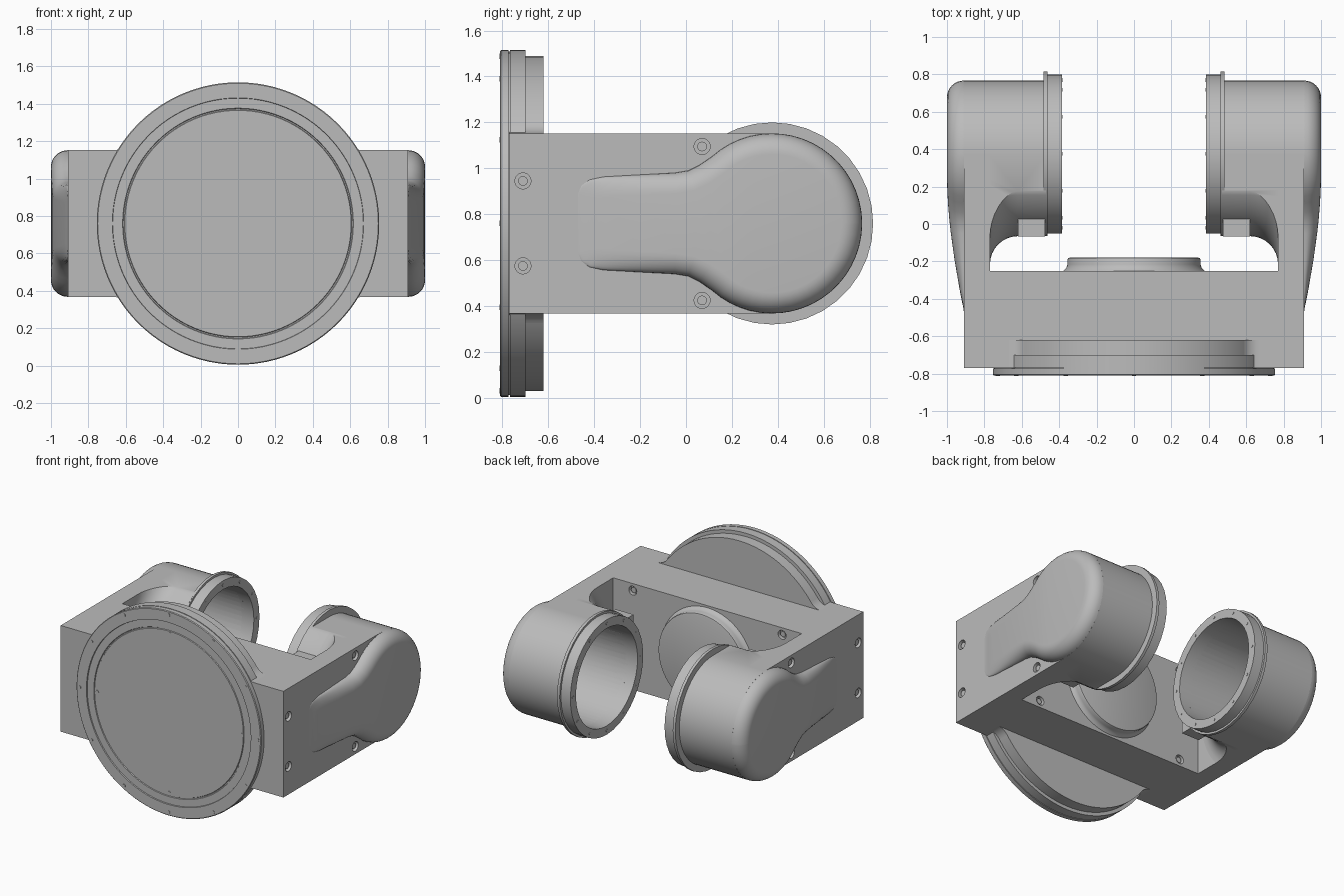
import bpy, bmesh, math
from mathutils import Vector, Matrix

old = bpy.data.objects.get("Cube")
if old:
    bpy.data.objects.remove(old, do_unlink=True)

CZ, HALF = 0.76, 0.392      # axis height, half height of the frame
JY = 0.375                  # joint axis position
AXES = {"X": Vector((1, 0, 0)), "Y": Vector((0, 1, 0))}

grey = bpy.data.materials.new("satin_grey")
grey.use_nodes = True
grey.diffuse_color = (0.5, 0.5, 0.5, 1)
grey.node_tree.nodes["Principled BSDF"].inputs["Base Color"].default_value = grey.diffuse_color


def make(name, bm):
    bmesh.ops.recalc_face_normals(bm, faces=bm.faces)
    mesh = bpy.data.meshes.new(name)
    bm.to_mesh(mesh)
    bm.free()
    mesh.materials.append(grey)
    ob = bpy.data.objects.new(name, mesh)
    bpy.context.collection.objects.link(ob)
    return ob


def revolve(bm, profile, axis, centre, segs=64, closed=False):
    """Spin (along, radius) points around an axis."""
    c = Vector(centre)
    vs = [bm.verts.new(c + AXES[axis] * a + Vector((0, 0, r))) for a, r in profile]
    es = [bm.edges.new(p) for p in zip(vs, vs[1:])]
    if closed:
        es.append(bm.edges.new((vs[-1], vs[0])))
    bmesh.ops.spin(bm, geom=vs + es, cent=c, axis=AXES[axis], dvec=(0, 0, 0),
                   angle=math.tau, steps=segs, use_duplicate=False)
    bmesh.ops.remove_doubles(bm, verts=bm.verts, dist=0.00005)


def rod(bm, a0, a1, r, axis, centre, segs=20):
    revolve(bm, [(a0, 0), (a0, r), (a1, r), (a1, 0)], axis, centre, segs)


def box(bm, lo, hi):
    lo, hi = Vector(lo), Vector(hi)
    mat = Matrix.Translation((lo + hi) / 2) @ Matrix.Diagonal((*(hi - lo), 1))
    bmesh.ops.create_cube(bm, size=1, matrix=mat)


def prism(bm, points, shift):
    f = bm.faces.new([bm.verts.new(p) for p in points])
    out = bmesh.ops.extrude_face_region(bm, geom=[f])
    moved = [v for v in out["geom"] if isinstance(v, bmesh.types.BMVert)]
    bmesh.ops.translate(bm, verts=moved, vec=shift)
    if f.is_valid and len(f.link_loops if hasattr(f, "link_loops") else f.loops) == 0:
        bm.faces.remove(f)


def boolean(ob, tool, op):
    m = ob.modifiers.new(op.lower(), "BOOLEAN")
    m.object, m.operation, m.solver = tool, op, "EXACT"


def mirror(ob):
    m = ob.modifiers.new("mirror", "MIRROR")
    m.use_axis[0] = True
    m.use_mirror_merge = False


parts, helpers = [], []
side_bolts = [(y, CZ + s * z) for y, z in ((0.07, 0.335), (-0.71, 0.185)) for s in (-1, 1)]
back_bolts = [(x, CZ + s * 0.34) for x in (-0.61, 0.61) for s in (-1, 1)]

# Cutter: joint bores and screw pockets
bm = bmesh.new()
for s in (-1, 1):
    rod(bm, s * 0.3, s * 0.88, 0.36, "X", (0, JY, CZ), 64)
    for y, z in side_bolts:
        rod(bm, s * 0.88, s * 0.95, 0.035, "X", (0, y, z))
for x, z in back_bolts:
    rod(bm, -0.28, -0.2, 0.033, "Y", (x, 0, z))
cutter = make("bore_cutter", bm)
helpers.append(cutter)

# U-shaped yoke frame
bm = bmesh.new()
half = [(0.91, -0.77), (0.91, JY), (0.77, JY), (0.77, -0.25)]
outline = half + [(-x, y) for x, y in reversed(half)]
prism(bm, [(x, y, CZ - HALF) for x, y in outline], (0, 0, 2 * HALF))
frame = make("yoke_frame", bm)
boolean(frame, cutter, "DIFFERENCE")
parts.append(frame)

# Joint barrel
bm = bmesh.new()
rod(bm, 0.46, 0.912, HALF, "X", (0, JY, CZ), 64)
barrel = make("joint_barrel", bm)

# Blended boss from arm to barrel, trimmed to the frame height
bm = bmesh.new()
arc = [(0.62 + 0.15 * math.sin(t), 0.59 - 0.15 * math.cos(t))
       for t in [i * math.pi / 16 for i in range(9)]]
revolve(bm, [(0.47, 0.3), (0.47, 0.44)] + arc + [(0.78, 0.59), (0.78, 0.3)],
        "X", (0, JY, CZ), 96, closed=True)
boss = make("joint_boss", bm)
bm = bmesh.new()
box(bm, (0.3, -0.5, CZ - HALF), (0.9, JY, CZ + HALF))
trim = make("boss_trim", bm)
helpers.append(trim)
boolean(boss, trim, "INTERSECT")

# Flat pad on the front of the boss
bm = bmesh.new()
box(bm, (0.475, -0.066, CZ - 0.27), (0.62, 0.06, CZ + 0.27))
pad = make("boss_pad", bm)

for ob in (barrel, boss, pad):
    boolean(ob, cutter, "DIFFERENCE")
    mirror(ob)
    parts.append(ob)

# Stepped flange on the open end of the barrel
bm = bmesh.new()
revolve(bm, [(0.385, 0.36), (0.385, 0.425), (0.462, 0.425), (0.462, 0.44),
             (0.483, 0.44), (0.483, 0.36)], "X", (0, JY, CZ), 36, closed=True)
flange = make("barrel_flange", bm)
mirror(flange)
parts.append(flange)

# Small pins around the flange
bm = bmesh.new()
for i in range(12):
    a = i * math.tau / 12
    rod(bm, 0.382, 0.39, 0.01, "X", (0, JY + 0.395 * math.cos(a), CZ + 0.395 * math.sin(a)), 10)
pins = make("flange_pins", bm)
mirror(pins)
parts.append(pins)

# Rounded keyhole cover on the outer side of the arm
upper = [(-0.47, 0.13), (-0.455, 0.165), (-0.42, 0.19), (-0.36, 0.203), (-0.2, 0.212),
         (-0.05, 0.22), (0.01, 0.23), (0.06, 0.255)]
for i in range(20):
    a = math.radians(132 - 131 * i / 19)
    upper.append((JY + HALF * math.cos(a), HALF * math.sin(a)))


def height(y):
    return 0.09 * math.sin(math.pi / 2 * max(0, min(1, (y + 0.47) / 0.75)))


bm = bmesh.new()
n = len(upper)
layers = []
for k in range(9):
    t = k * math.pi / 16
    rows = ([], [])
    for i, (y, w) in enumerate(upper):
        a, b = upper[max(i - 1, 0)], upper[min(i + 1, n - 1)]
        d = Vector((b[0] - a[0], b[1] - a[1])).normalized()
        inset = 0.09 * (1 - math.cos(t))
        yy, ww = y + d.y * inset, max(w - d.x * inset, 0.002)
        x = 0.91 + height(yy) * math.sin(t)
        for row, s in zip(rows, (1, -1)):
            row.append(bm.verts.new((x, yy, CZ + s * ww)))
    layers.append(rows)
for lo, hi in zip(layers, layers[1:]):
    loop_lo, loop_hi = lo[0] + lo[1][::-1], hi[0] + hi[1][::-1]
    for i in range(2 * n):
        j = (i + 1) % (2 * n)
        bm.faces.new((loop_lo[i], loop_lo[j], loop_hi[j], loop_hi[i]))
top, bottom = layers[-1]
for i in range(n - 1):
    bm.faces.new((top[i], top[i + 1], bottom[i + 1], bottom[i]))
cover = make("side_cover", bm)
mirror(cover)
parts.append(cover)

# Front turntable disc with stepped rim and face grooves
bm = bmesh.new()
revolve(bm, [(-0.802, 0), (-0.802, 0.605), (-0.796, 0.608), (-0.796, 0.614), (-0.802, 0.617),
             (-0.802, 0.67), (-0.81, 0.672), (-0.81, 0.75), (-0.805, 0.755), (-0.773, 0.755),
             (-0.773, 0.748), (-0.767, 0.748), (-0.767, 0.755), (-0.7, 0.755), (-0.7, 0.73),
             (-0.62, 0.73), (-0.62, 0)], "Y", (0, 0, CZ), 96)
parts.append(make("front_disc", bm))

# Concave blends between disc and frame
bm = bmesh.new()
R, D = 0.1, 0.73
fx = math.sqrt((D + R) ** 2 - (HALF + R) ** 2)
end = math.atan2(HALF + R, fx) + math.pi
curve = [(fx + R * math.cos(a), HALF + R + R * math.sin(a))
         for a in [1.5 * math.pi + (end - 1.5 * math.pi) * i / 8 for i in range(9)]]
for sx in (-1, 1):
    for sz in (-1, 1):
        pts = [(fx, HALF - 0.01)] + curve + [(0.54, HALF - 0.01)]
        prism(bm, [(sx * x, -0.768, CZ + sz * z) for x, z in pts], (0, 0.148, 0))
parts.append(make("disc_blends", bm))

# Disc screws
bm = bmesh.new()
for count, r, y in ((12, 0.728, -0.813), (4, 0.588, -0.805)):
    for i in range(count):
        a = i * math.tau / count
        rod(bm, y, -0.79, 0.012, "Y", (r * math.cos(a), 0, CZ + r * math.sin(a)), 12)
parts.append(make("disc_screws", bm))

# Round boss on the back of the frame
bm = bmesh.new()
revolve(bm, [(-0.26, 0.385), (-0.248, 0.375), (-0.235, 0.362), (-0.215, 0.356), (-0.192, 0.356),
             (-0.183, 0.352), (-0.18, 0.343), (-0.18, 0)], "Y", (0, 0, CZ), 72)
parts.append(make("back_boss", bm))

# Screw heads in the pockets
bm = bmesh.new()
for s in (-1, 1):
    for y, z in side_bolts:
        rod(bm, s * 0.875, s * 0.899, 0.021, "X", (0, y, z), 16)
for x, z in back_bolts:
    rod(bm, -0.285, -0.26, 0.02, "Y", (x, 0, z), 16)
parts.append(make("frame_screws", bm))

# Apply modifiers, smooth the round faces, drop the cutters
bpy.ops.object.select_all(action="DESELECT")
for ob in parts:
    ob.select_set(True)
bpy.context.view_layer.objects.active = parts[0]
bpy.ops.object.convert(target="MESH")
bpy.ops.object.shade_smooth_by_angle(angle=math.radians(32))
for ob in helpers:
    bpy.data.objects.remove(ob, do_unlink=True)
